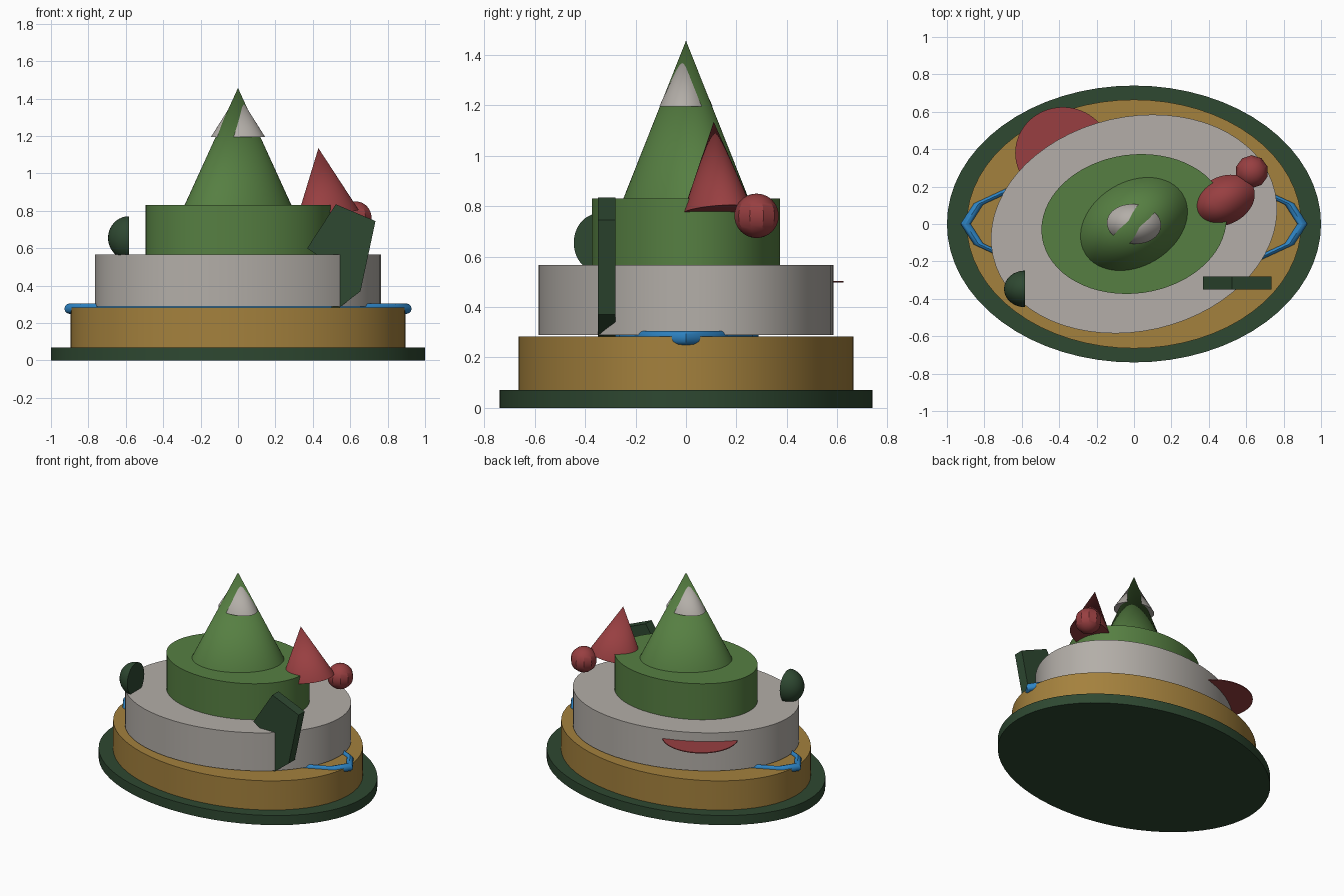
import bpy, bmesh, math
from mathutils import Vector, Matrix

if "Cube" in bpy.data.objects:
    bpy.data.objects.remove(bpy.data.objects["Cube"])


def material(name, r, g, b):
    def lin(c):
        c /= 255
        return c / 12.92 if c < 0.04045 else ((c + 0.055) / 1.055) ** 2.4
    m = bpy.data.materials.new(name)
    m.diffuse_color = (lin(r), lin(g), lin(b), 1)
    m.use_nodes = True
    m.node_tree.nodes["Principled BSDF"].inputs["Base Color"].default_value = m.diffuse_color
    return m


DARK = material("dark green", 46, 72, 49)
OCHRE = material("ochre", 164, 129, 61)
GREY = material("warm grey", 179, 174, 168)
GREEN = material("leaf green", 86, 127, 66)
RED = material("brick red", 152, 63, 65)
BLUE = material("blue", 46, 132, 196)


def finish(name, bm, mat, smooth=30):
    bmesh.ops.recalc_face_normals(bm, faces=bm.faces[:])
    me = bpy.data.meshes.new(name)
    bm.to_mesh(me)
    bm.free()
    me.materials.append(mat)
    ob = bpy.data.objects.new(name, me)
    bpy.context.collection.objects.link(ob)
    if smooth:
        bpy.ops.object.select_all(action='DESELECT')
        ob.select_set(True)
        bpy.context.view_layer.objects.active = ob
        bpy.ops.object.shade_smooth_by_angle(angle=math.radians(smooth))
    return ob


def tier(name, mat, rx, ry, z0, z1, turn=0, top=1, at=(0, 0)):
    """Upright elliptical cylinder (top=1) or cone (top=0)."""
    bm = bmesh.new()
    bmesh.ops.create_cone(bm, cap_ends=True, segments=64, radius1=1,
                          radius2=top, depth=1)
    bm.transform(Matrix.Translation((at[0], at[1], (z0 + z1) / 2))
                 @ Matrix.Rotation(math.radians(turn), 4, 'Z')
                 @ Matrix.Diagonal((rx, ry, z1 - z0, 1)))
    return finish(name, bm, mat)


# Stacked tiers, peak and snow cap
tier("base_plate", DARK, 1.0, 0.74, 0, 0.07)
tier("lower_tier", OCHRE, 0.895, 0.665, 0.07, 0.283)
tier("middle_tier", GREY, 0.774, 0.573, 0.289, 0.567, 13)
tier("upper_tier", GREEN, 0.497, 0.371, 0.567, 0.83, 8)
tier("peak", GREEN, 0.305, 0.225, 0.83, 1.457, 31, 0)
tier("snow_cap", GREY, 0.145, 0.106, 1.195, 1.425, -6, 0)

# Thin round shelf at the back left
tier("shelf_disc", RED, 0.255, 0.245, 0.497, 0.503, 0, 1, (-0.38, 0.38))

# Leaning red cone: sheared so its base tilts and its tip leans left
bm = bmesh.new()
bmesh.ops.create_cone(bm, cap_ends=True, segments=48, radius1=1, radius2=0, depth=1)
lean = Matrix(((0.165, 0.015, -0.05, 0.455),
               (0.02, 0.137, -0.015, 0.1175),
               (0.024, 0.007, 0.355, 0.9575),
               (0, 0, 0, 1)))
bm.transform(lean)
finish("leaning_cone", bm, RED)

# Ribbed red ball
bm = bmesh.new()
bmesh.ops.create_uvsphere(bm, u_segments=10, v_segments=20, radius=0.088,
                          matrix=Matrix.Translation((0.63, 0.28, 0.762)))
finish("ribbed_ball", bm, RED)

# Half egg, cut flat on its right side
bm = bmesh.new()
bmesh.ops.create_uvsphere(bm, u_segments=32, v_segments=20, radius=1)
cut = bmesh.ops.bisect_plane(bm, geom=bm.verts[:] + bm.edges[:] + bm.faces[:],
                             plane_co=(0, 0, 0), plane_no=(1, 0, 0),
                             clear_outer=True, dist=1e-4)
rim = [e for e in bm.edges if e.is_boundary]
bmesh.ops.holes_fill(bm, edges=rim)
bm.transform(Matrix.Translation((-0.583, -0.347, 0.655))
             @ Matrix.Diagonal((0.112, 0.098, 0.116, 1)))
finish("half_egg", bm, DARK)

# Angular slab standing at the front right
outline = [(0.37, 0.60), (0.50, 0.51), (0.50, 0.25),
           (0.655, 0.37), (0.735, 0.745), (0.523, 0.835)]
bm = bmesh.new()
face = bm.faces.new([bm.verts.new((x, -0.35, z)) for x, z in outline])
ext = bmesh.ops.extrude_face_region(bm, geom=[face])
bmesh.ops.translate(bm, vec=(0, 0.07, 0),
                    verts=[v for v in ext["geom"] if isinstance(v, bmesh.types.BMVert)])
if not face.is_valid or len(bm.faces) < 8:
    bm.faces.new([v for v in bm.verts if v.co.y < -0.34])
finish("angular_slab", bm, DARK, 0)

# Flattened faceted ring between the lower two tiers
bm = bmesh.new()
N, M = 16, 12
rings = []
for i in range(N):
    a = 2 * math.pi * i / N
    loop = []
    for j in range(M):
        b = 2 * math.pi * j / M
        r = 0.9 + 0.028 * math.cos(b)
        loop.append(bm.verts.new((r * math.cos(a), 0.31 * r * math.sin(a),
                                  0.277 + 0.028 * math.sin(b))))
    rings.append(loop)
for i in range(N):
    p, q = rings[i], rings[(i + 1) % N]
    for j in range(M):
        k = (j + 1) % M
        bm.faces.new((p[j], q[j], q[k], p[k]))
finish("water_ring", bm, BLUE, 35)
